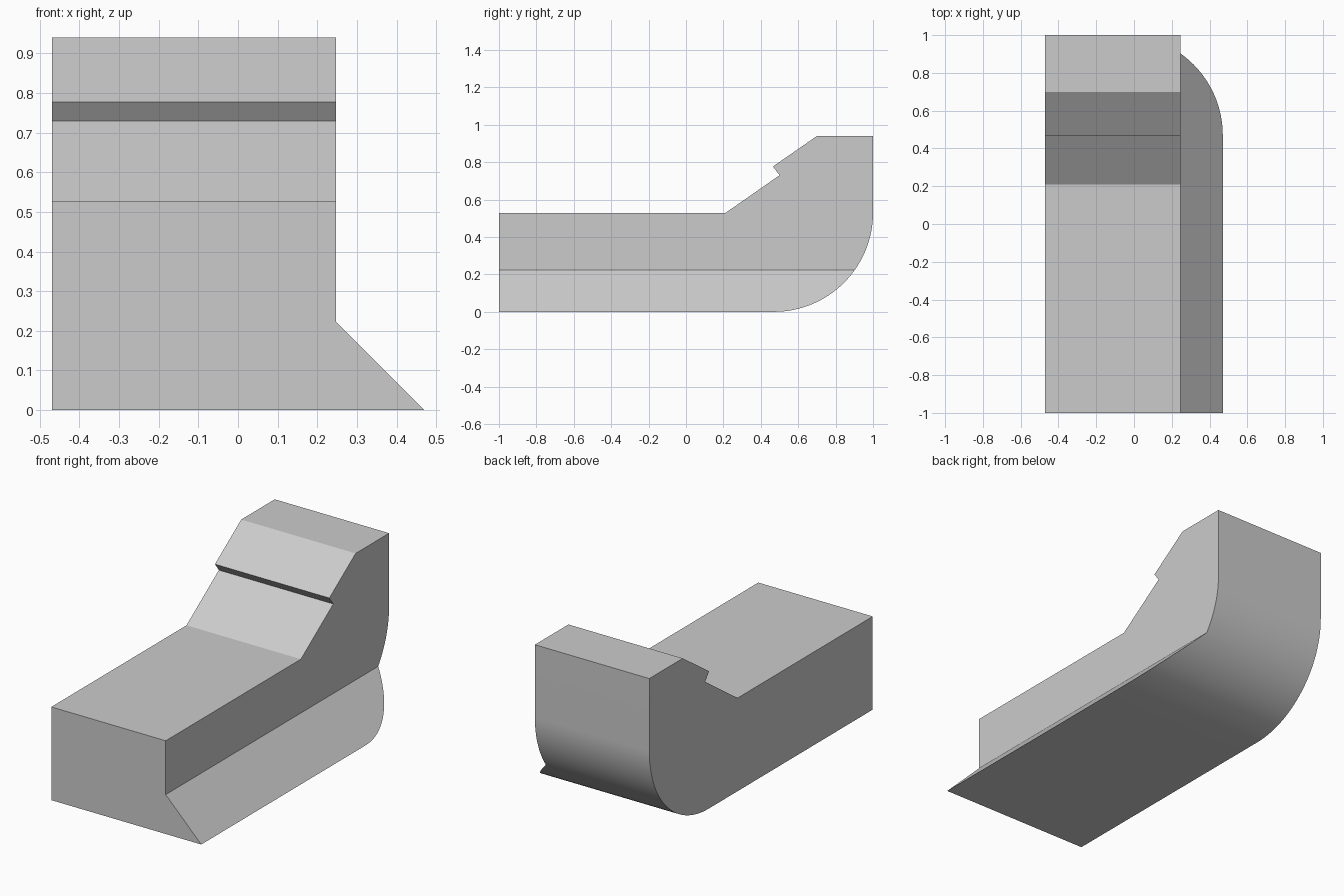
import bpy, bmesh, math

cube = bpy.data.objects.get("Cube")
if cube:
    bpy.data.objects.remove(cube, do_unlink=True)

# One plain grey
grey = bpy.data.materials.new("light grey")
grey.use_nodes = True
colour = (0.6, 0.6, 0.6, 1)
grey.diffuse_color = colour
grey.node_tree.nodes["Principled BSDF"].inputs["Base Color"].default_value = colour


def prism(name, points, sweep):
    """Closed outline of 3D points, extruded along the sweep vector."""
    bm = bmesh.new()
    face = bm.faces.new([bm.verts.new(p) for p in points])
    new = bmesh.ops.extrude_face_region(bm, geom=[face])["geom"]
    verts = [v for v in new if isinstance(v, bmesh.types.BMVert)]
    bmesh.ops.translate(bm, verts=verts, vec=sweep)
    bmesh.ops.recalc_face_normals(bm, faces=bm.faces)
    mesh = bpy.data.meshes.new(name)
    bm.to_mesh(mesh)
    bm.free()
    mesh.materials.append(grey)
    obj = bpy.data.objects.new(name, mesh)
    bpy.context.collection.objects.link(obj)
    return obj


# Side outline: flat base, rounded heel, notched slope, low deck
radius, steps = 0.53, 32
side = [(-1, 0)]
for i in range(steps + 1):
    a = math.pi / 2 * i / steps
    side.append((1 - radius + radius * math.sin(a), radius - radius * math.cos(a)))
side += [(1, 0.94), (0.70, 0.94), (0.465, 0.777), (0.50, 0.73), (0.21, 0.528), (-1, 0.528)]
body = prism("stepped_block", [(-0.47, y, z) for y, z in side], (0.94, 0, 0))

# Front outline: upright wall with a flared foot on the left
front = [(-0.6, -0.1), (0.57, -0.1), (0.247, 0.223), (0.247, 1.1), (-0.6, 1.1)]
cutter = prism("front_outline_cutter", [(x, -1.2, z) for x, z in front], (0, 2.4, 0))
cutter.hide_render = True

# Keep only what both outlines share
cut = body.modifiers.new("front outline", 'BOOLEAN')
cut.operation = 'INTERSECT'
cut.solver = 'EXACT'
cut.object = cutter
bpy.ops.object.select_all(action='DESELECT')
bpy.context.view_layer.objects.active = body
body.select_set(True)
bpy.ops.object.modifier_apply(modifier=cut.name)
bpy.data.objects.remove(cutter, do_unlink=True)

# Smooth the rounded heel, keep the edges crisp
bpy.ops.object.shade_smooth_by_angle(angle=math.radians(20))
